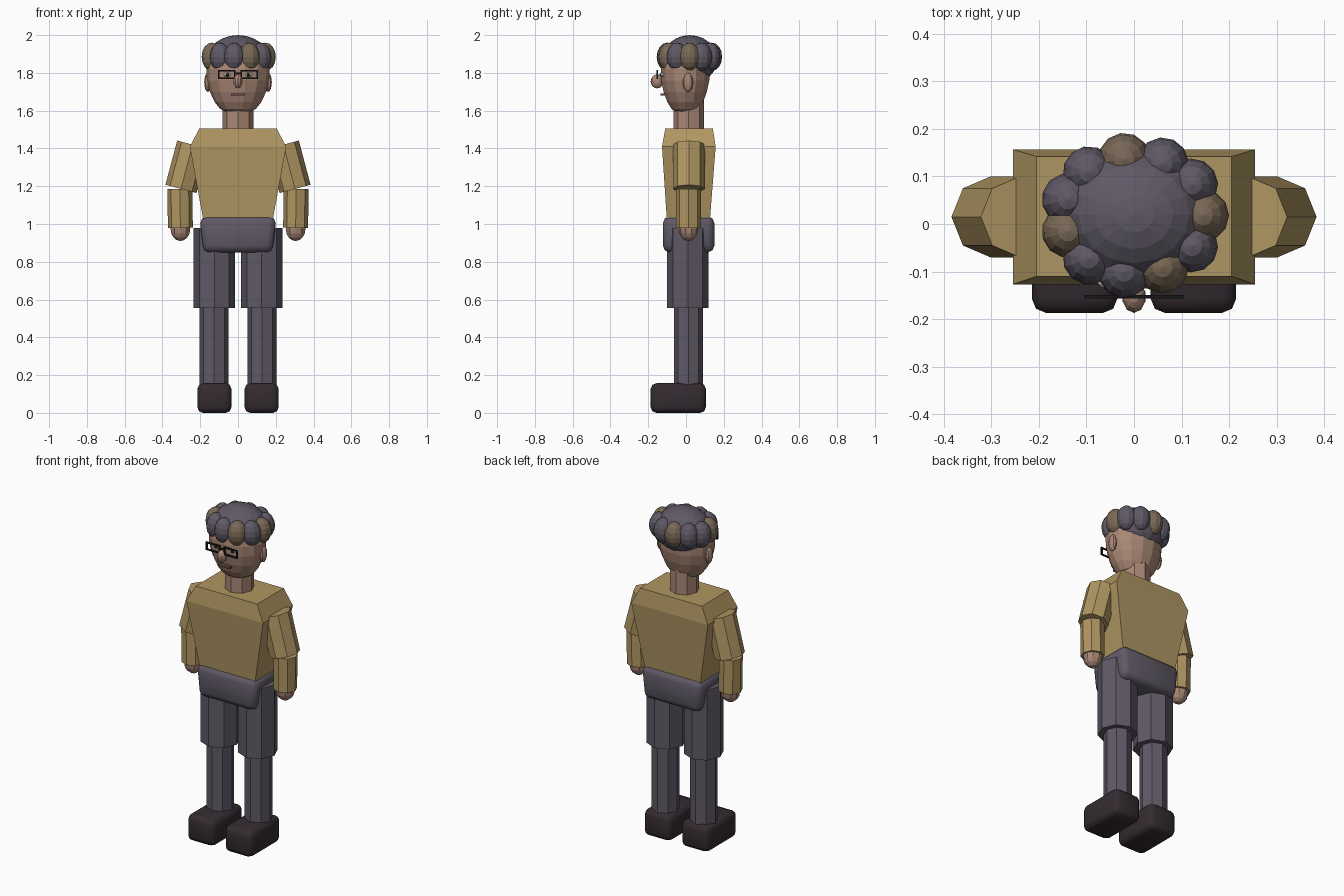
import bpy, bmesh, math
from mathutils import Vector, Matrix

if "Cube" in bpy.data.objects:
    bpy.data.objects.remove(bpy.data.objects["Cube"])


def material(name, rgb):
    m = bpy.data.materials.new(name)
    m.diffuse_color = (*rgb, 1)
    m.use_nodes = True
    m.node_tree.nodes["Principled BSDF"].inputs["Base Color"].default_value = m.diffuse_color
    return m


SHIRT = material("mustard shirt", (0.43, 0.305, 0.122))
TROUSERS = material("grey violet cloth", (0.115, 0.100, 0.133))
SHOE = material("dark shoe", (0.034, 0.024, 0.030))
SKIN = material("skin", (0.40, 0.245, 0.18))
BROWN = material("brown cloth", (0.19, 0.138, 0.092))
BLACK = material("black frame", (0.008, 0.008, 0.009))
WHITE = material("eye white", (0.6, 0.57, 0.53))
LIP = material("lip", (0.16, 0.075, 0.06))


def finish(name, bm, mat):
    bmesh.ops.recalc_face_normals(bm, faces=bm.faces)
    me = bpy.data.meshes.new(name)
    bm.to_mesh(me)
    bm.free()
    me.materials.append(mat)
    ob = bpy.data.objects.new(name, me)
    bpy.context.collection.objects.link(ob)
    return ob


def rings(name, loops, mat):
    """Skin a stack of vertex loops and cap both ends."""
    bm = bmesh.new()
    vs = [[bm.verts.new(p) for p in loop] for loop in loops]
    n = len(vs[0])
    for a, b in zip(vs, vs[1:]):
        for i in range(n):
            j = (i + 1) % n
            bm.faces.new((a[i], a[j], b[j], b[i]))
    bm.faces.new(vs[0][::-1])
    bm.faces.new(vs[-1])
    return finish(name, bm, mat)


def oval(cx, cy, z, rx, ry, n):
    return [(cx + rx * math.cos(2 * math.pi * i / n),
             cy + ry * math.sin(2 * math.pi * i / n), z) for i in range(n)]


def rect(x, y0, y1, z):
    return [(-x, y0, z), (x, y0, z), (x, y1, z), (-x, y1, z)]


def limb(name, a, b, r, mat):
    """Eight-sided prism between two points."""
    a, b = Vector(a), Vector(b)
    d = b - a
    bm = bmesh.new()
    bmesh.ops.create_cone(bm, cap_ends=True, segments=8, radius1=r, radius2=r, depth=d.length)
    rot = Matrix.Rotation(math.atan2(d.x, d.z), 4, 'Y')
    bm.transform(Matrix.Translation((a + b) / 2) @ rot)
    return finish(name, bm, mat)


def ball(name, c, r, mat, u=10, v=8, turn=0):
    bm = bmesh.new()
    bmesh.ops.create_uvsphere(bm, u_segments=u, v_segments=v, radius=1)
    bm.transform(Matrix.Translation(c) @ Matrix.Rotation(turn, 4, 'Z') @ Matrix.Diagonal((*r, 1)))
    return finish(name, bm, mat)


def box(name, lo, hi, mat, bevel=0, segments=2):
    lo, hi = Vector(lo), Vector(hi)
    bm = bmesh.new()
    bmesh.ops.create_cube(bm, size=1)
    bm.transform(Matrix.Translation((lo + hi) / 2) @ Matrix.Diagonal((*(hi - lo), 1)))
    if bevel:
        bmesh.ops.bevel(bm, geom=bm.edges[:], offset=bevel, segments=segments,
                        profile=0.5, affect='EDGES')
    return finish(name, bm, mat)


def smooth(ob, deg=50):
    bpy.ops.object.select_all(action='DESELECT')
    bpy.context.view_layer.objects.active = ob
    ob.select_set(True)
    bpy.ops.object.shade_smooth_by_angle(angle=math.radians(deg))


# Torso and hips
rings("torso", [rect(0.18, -0.10, 0.125, 1.0),
                rect(0.255, -0.127, 0.157, 1.41),
                rect(0.205, -0.11, 0.142, 1.505)], SHIRT)
hips = box("hips", (-0.20, -0.122, 0.85), (0.20, 0.15, 1.04), TROUSERS, 0.035)
for v in hips.data.vertices:
    if v.co.z < 0.92:
        v.co.x *= 0.93
smooth(hips)

# Arms and legs, one set per side
for s, side in ((-1, "left"), (1, "right")):
    limb(side + "_upper_arm", (s * 0.302, 0.015, 1.186), (s * 0.24, 0.015, 1.42), 0.085, SHIRT)
    limb(side + "_forearm", (s * 0.305, 0.013, 0.98), (s * 0.308, 0.013, 1.185), 0.066, SHIRT)
    ball(side + "_hand", (s * 0.305, 0.013, 0.975), (0.055, 0.052, 0.065), SKIN, 10, 8)
    limb(side + "_thigh", (s * 0.125, 0.01, 0.555), (s * 0.125, 0.01, 0.98), 0.11, TROUSERS)
    limb(side + "_shin", (s * 0.127, 0.013, 0.14), (s * 0.127, 0.013, 0.57), 0.077, TROUSERS)
    shoe = box(side + "_shoe", (s * 0.125 - 0.09, -0.187, 0), (s * 0.125 + 0.09, 0.105, 0.157),
               SHOE, 0.03)
    smooth(shoe)

# Neck and head
limb("neck", (0, 0.014, 1.48), (0, 0.014, 1.66), 0.081, SKIN)
profile = [(1.59, 0.06), (1.61, 0.095), (1.645, 0.123), (1.70, 0.149),
           (1.76, 0.165), (1.82, 0.168), (1.88, 0.155), (1.93, 0.11)]
rings("head", [oval(0, -0.004, z, r, r * 0.79, 14) for z, r in profile], SKIN)
ball("nose", (0, -0.153, 1.755), (0.025, 0.034, 0.037), SKIN)
box("mouth", (-0.037, -0.136, 1.68), (0.037, -0.10, 1.69), LIP)

# Ears, eyes and spectacle rims
for s, side in ((-1, "left"), (1, "right")):
    ball(side + "_ear", (s * 0.16, 0.01, 1.75), (0.02, 0.027, 0.05), SKIN)
    ball(side + "_eye", (s * 0.055, -0.122, 1.79), (0.022, 0.014, 0.012), WHITE)
    ball(side + "_pupil", (s * 0.055, -0.132, 1.79), (0.009, 0.008, 0.009), BLACK)
    x0, x1 = sorted((s * 0.013, s * 0.105))
    t = 0.008
    for part, a, b, c, d in (("top", x0, x1, 1.808, 1.816), ("bottom", x0, x1, 1.767, 1.775),
                             ("inner", x0, x0 + t, 1.767, 1.816),
                             ("outer", x1 - t, x1, 1.767, 1.816)):
        box(f"{side}_rim_{part}", (a, -0.157, c), (b, -0.149, d), BLACK)
box("spectacle_bridge", (-0.015, -0.157, 1.795), (0.015, -0.149, 1.803), BLACK)

# Cap: dome with a ring of padded lobes
ball("cap_dome", (0, 0.02, 1.87), (0.165, 0.145, 0.13), TROUSERS, 16, 12)
for i in range(11):
    a = 2 * math.pi * i / 11
    ball(f"cap_lobe_{i + 1}", (0.145 * math.cos(a), 0.018 + 0.12 * math.sin(a), 1.885),
         (0.055, 0.055, 0.075), BROWN if i % 3 == 0 else TROUSERS, 12, 8, a)
